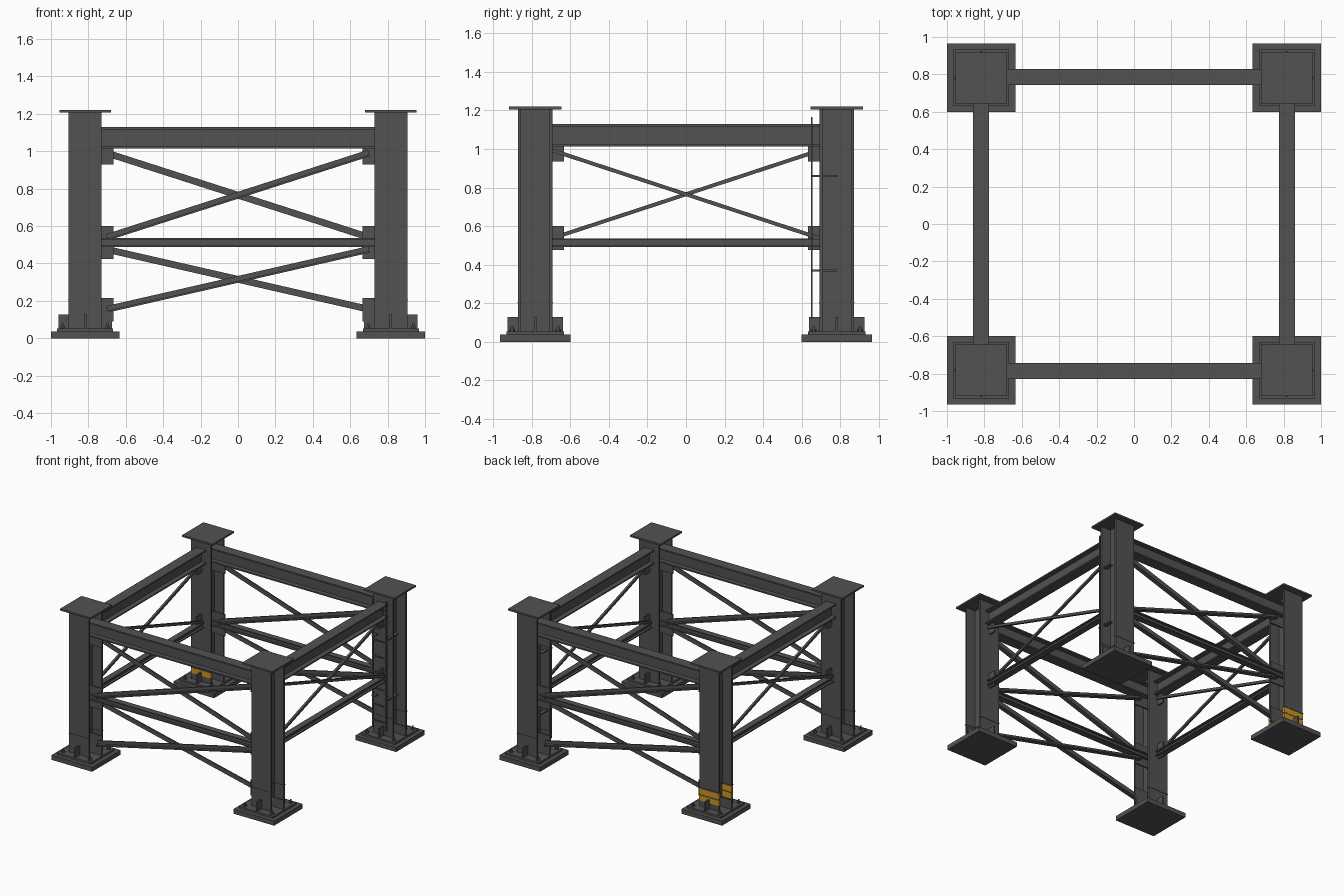
import bpy, bmesh, math
from mathutils import Matrix, Vector

if "Cube" in bpy.data.objects:
    bpy.data.objects.remove(bpy.data.objects["Cube"])


def make_mat(name, rgb):
    m = bpy.data.materials.new(name)
    m.diffuse_color = (*rgb, 1)
    m.use_nodes = True
    m.node_tree.nodes["Principled BSDF"].inputs["Base Color"].default_value = m.diffuse_color
    return m


STEEL = make_mat("dark grey steel", (0.085, 0.085, 0.085))
YELLOW = make_mat("safety yellow", (0.6, 0.3, 0.015))

CX, CY = 0.817, 0.782      # column centres
HW = 0.0885                # half width of a column
FT, WT = 0.016, 0.012      # column flange and web thickness


def box(bm, x0, x1, y0, y1, z0, z1):
    c = Vector(((x0 + x1) / 2, (y0 + y1) / 2, (z0 + z1) / 2))
    s = Matrix.Diagonal((abs(x1 - x0), abs(y1 - y0), abs(z1 - z0), 1))
    bmesh.ops.create_cube(bm, size=1, matrix=Matrix.Translation(c) @ s)


def cyl(bm, x, y, z0, z1, r, n):
    bmesh.ops.create_cone(bm, cap_ends=True, segments=n, radius1=r, radius2=r,
                          depth=z1 - z0, matrix=Matrix.Translation((x, y, (z0 + z1) / 2)))


def finish(bm, name, mat=STEEL):
    me = bpy.data.meshes.new(name)
    bm.to_mesh(me)
    bm.free()
    me.materials.append(mat)
    ob = bpy.data.objects.new(name, me)
    bpy.context.collection.objects.link(ob)
    return ob


def h_section(name, w, d, ft, wt, length, mat=STEEL):
    """H profile extruded along z: flanges face +-y, web lies in the yz plane."""
    a, b, f, t = w / 2, d / 2, d / 2 - ft, wt / 2
    pts = [(-a, -b), (a, -b), (a, -f), (t, -f), (t, f), (a, f),
           (a, b), (-a, b), (-a, f), (-t, f), (-t, -f), (-a, -f)]
    bm = bmesh.new()
    face = bm.faces.new([bm.verts.new((x, y, 0)) for x, y in pts])
    ext = bmesh.ops.extrude_face_region(bm, geom=[face])
    bmesh.ops.translate(bm, vec=(0, 0, length),
                        verts=[v for v in ext["geom"] if isinstance(v, bmesh.types.BMVert)])
    bmesh.ops.recalc_face_normals(bm, faces=bm.faces)
    return finish(bm, name, mat)


def bar(name, p, q, wide, thick, side, angle=False):
    """Bar from p to q; 'side' is the direction of its thickness."""
    p, q, side = Vector(p), Vector(q), Vector(side)
    u = (q - p).normalized()
    v = side.cross(u).normalized()
    bm = bmesh.new()
    L = (q - p).length / 2
    box(bm, -L, L, -wide / 2, wide / 2, -thick / 2, thick / 2)
    if angle:   # second leg of an angle section
        box(bm, -L, L, wide / 2 - thick, wide / 2, -thick / 2, wide - thick / 2)
    rot = Matrix((u, v, side)).transposed().to_4x4()
    bm.transform(Matrix.Translation((p + q) / 2) @ rot)
    bmesh.ops.recalc_face_normals(bm, faces=bm.faces)
    return finish(bm, name)


# Four columns with feet, caps, stiffeners and anchor bolts
for sx, xn in ((-1, "left"), (1, "right")):
    for sy, yn in ((-1, "front"), (1, "back")):
        tag = f"{yn}_{xn}"
        x, y = sx * CX, sy * CY

        col = h_section(f"{tag}_column", 2 * HW, 2 * HW, FT, WT, 1.155)
        col.location = (x, y, 0.052)
        seam = h_section(f"{tag}_column_seam", 2 * HW + 0.006, 2 * HW + 0.006,
                         FT + 0.006, WT + 0.006, 0.006)
        seam.location = (x, y, 0.201)

        bm = bmesh.new()
        box(bm, x - 0.183, x + 0.183, y - 0.183, y + 0.183, 0, 0.037)
        finish(bm, f"{tag}_footing_plate")
        bm = bmesh.new()
        box(bm, x - 0.15, x + 0.15, y - 0.15, y + 0.15, 0.037, 0.053)
        finish(bm, f"{tag}_base_plate")
        bm = bmesh.new()
        box(bm, x - 0.137, x + 0.137, y - 0.137, y + 0.137, 1.206, 1.22)
        finish(bm, f"{tag}_cap_plate")

        bm = bmesh.new()
        for s in (-1, 1):
            box(bm, x - 0.006, x + 0.006, y + s * HW, y + s * 0.143, 0.05, 0.128)
            box(bm, x + s * 0.004, x + s * 0.143, y - 0.006, y + 0.006, 0.05, 0.128)
        finish(bm, f"{tag}_base_stiffeners")

        bm = bmesh.new()
        for bx in (-0.12, 0.12):
            for by in (-0.12, 0.12):
                cyl(bm, x + bx, y + by, 0.053, 0.066, 0.014, 6)
                cyl(bm, x + bx, y + by, 0.066, 0.08, 0.007, 12)
        finish(bm, f"{tag}_anchor_bolts")

# Yellow warning stripes around the back left column flanges
bm = bmesh.new()
for z0, z1 in ((0.098, 0.142), (0.152, 0.197)):
    for s in (-1, 1):
        yc = CY + s * (HW - FT / 2)
        box(bm, -CX - HW - 0.002, -CX + HW + 0.002,
            yc - FT / 2 - 0.002, yc + FT / 2 + 0.002, z0, z1)
finish(bm, "warning_stripes", YELLOW)

# Front and back frames: beams, gussets and two tiers of cross bracing
WX = CX - WT / 2
GX = CX - HW
for s, n in ((-1, "front"), (1, "back")):
    y = s * (CY + 0.004)
    top = h_section(f"{n}_top_beam", 0.086, 0.115, 0.011, 0.01, 2 * WX)
    top.matrix_world = Matrix(((0, 0, 1, -WX), (1, 0, 0, y), (0, 1, 0, 1.071), (0, 0, 0, 1)))
    mid = h_section(f"{n}_middle_beam", 0.05, 0.046, 0.008, 0.012, 2 * WX)
    mid.matrix_world = Matrix(((0, 0, 1, -WX), (1, 0, 0, y), (0, 1, 0, 0.512), (0, 0, 0, 1)))
    bm = bmesh.new()
    for t in (-1, 1):
        for z0, z1 in ((0.93, 1.015), (0.53, 0.6), (0.425, 0.492), (0.09, 0.215)):
            box(bm, t * WX, t * 0.665, y - 0.006, y + 0.006, z0, z1)
    finish(bm, f"{n}_gussets")
    for tier, hi, lo in (("upper", 0.99, 0.54), ("lower", 0.475, 0.155)):
        for t, m in ((-1, "a"), (1, "b")):
            bar(f"{n}_{tier}_brace_{m}", (-t * 0.7, y + t * 0.011, hi),
                (t * 0.7, y + t * 0.011, lo), 0.036, 0.01, (0, t, 0), True)

# Side frames: beams, gussets and a single tier of slim bracing
EY = CY - HW
for s, n in ((-1, "left"), (1, "right")):
    x = s * CX
    top = h_section(f"{n}_top_beam", 0.086, 0.115, 0.011, 0.01, 2 * EY)
    top.matrix_world = Matrix(((-1, 0, 0, x), (0, 0, 1, -EY), (0, 1, 0, 1.071), (0, 0, 0, 1)))
    mid = h_section(f"{n}_middle_beam", 0.05, 0.044, 0.008, 0.012, 2 * EY)
    mid.matrix_world = Matrix(((-1, 0, 0, x), (0, 0, 1, -EY), (0, 1, 0, 0.513), (0, 0, 0, 1)))
    bm = bmesh.new()
    for t in (-1, 1):
        for z0, z1 in ((0.935, 1.015), (0.475, 0.6)):
            box(bm, x - 0.006, x + 0.006, t * EY, t * 0.632, z0, z1)
    finish(bm, f"{n}_gussets")
    for t, m in ((-1, "a"), (1, "b")):
        bar(f"{n}_brace_{m}", (x + t * 0.011, -t * EY, 0.993),
            (x + t * 0.011, t * EY, 0.537), 0.02, 0.018, (t, 0, 0))

# Small ladder on the inner face of the back right column
LY = 0.652
bm = bmesh.new()
for s in (-1, 1):
    rx = CX + s * 0.06
    box(bm, rx - 0.005, rx + 0.005, LY - 0.005, LY + 0.005, 0.12, 1.165)
for i in range(8):
    z = 0.18 + i * 0.13
    box(bm, CX - 0.06, CX + 0.06, LY - 0.005, LY + 0.005, z - 0.005, z + 0.005)
finish(bm, "ladder")
bm = bmesh.new()
for z in (0.37, 0.86):
    for s in (-1, 1):
        box(bm, CX + s * 0.045, CX + s * 0.075, LY, CY, z - 0.005, z + 0.005)
finish(bm, "ladder_brackets")
